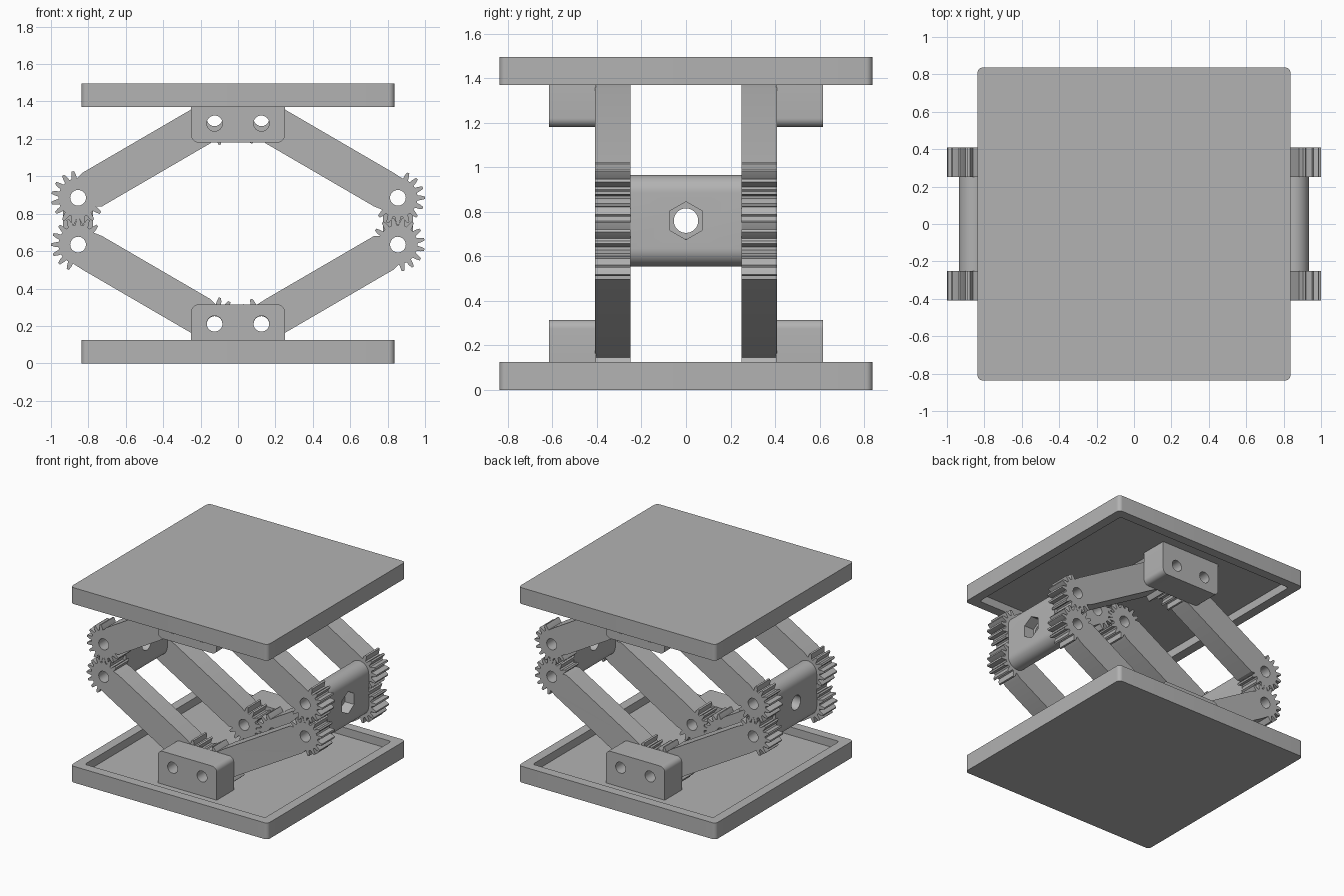
import bpy
import math
from math import radians, cos, sin, pi
from mathutils import Matrix

if "Cube" in bpy.data.objects:
    bpy.data.objects.remove(bpy.data.objects["Cube"])

GREY = (0.45, 0.45, 0.45, 1)
mat = bpy.data.materials.new("matte grey")
mat.use_nodes = True
mat.diffuse_color = GREY
mat.node_tree.nodes["Principled BSDF"].inputs["Base Color"].default_value = GREY

HEIGHT = 1.495
FLOOR = 0.063          # recess floor inside each plate
MID = 0.76             # height of the linkage's middle
OUT_X, IN_X = 0.855, 0.125
OUT_DZ, IN_DZ = 0.125, 0.55
HOLE_R = 0.042
HALF_W = 0.104         # half width of an arm
TEETH = 16
FACING = {"z": Matrix(), "y": Matrix.Rotation(pi / 2, 4, "X"),
          "x": Matrix.Rotation(pi / 2, 4, "Z") @ Matrix.Rotation(pi / 2, 4, "X")}


def arc(cx, cy, r, start, end, n):
    """Points on an arc, angles in degrees."""
    step = (end - start) / n
    return [(cx + r * cos(radians(start + i * step)), cy + r * sin(radians(start + i * step)))
            for i in range(n + 1)]


def circle(cx, cy, r, n=32, turn=0):
    return arc(cx, cy, r, turn, turn + 360, n)[:-1]


def rounded_rect(x0, y0, x1, y1, r):
    corners = [(x1 - r, y1 - r), (x0 + r, y1 - r), (x0 + r, y0 + r), (x1 - r, y0 + r)]
    return [p for i, (x, y) in enumerate(corners) for p in arc(x, y, r, 90 * i, 90 * i + 90, 8)]


def prism(name, loops, low, high, axis="y"):
    """Extrude an outline, with further loops as holes, between two positions on an axis."""
    curve = bpy.data.curves.new(name, "CURVE")
    curve.dimensions = "2D"
    curve.fill_mode = "BOTH"
    curve.extrude = (high - low) / 2
    for loop in loops:
        spline = curve.splines.new("POLY")
        spline.points.add(len(loop) - 1)
        for point, (x, y) in zip(spline.points, loop):
            point.co = (x, y, 0, 1)
        spline.use_cyclic_u = True
    temp = bpy.data.objects.new(name, curve)
    bpy.context.scene.collection.objects.link(temp)
    bpy.context.view_layer.update()
    mesh = bpy.data.meshes.new_from_object(
        temp.evaluated_get(bpy.context.evaluated_depsgraph_get()))
    bpy.data.objects.remove(temp)
    mid = (low + high) / 2
    shift = Matrix.Translation([mid if a == axis else 0 for a in "xyz"])
    mesh.transform(shift @ FACING[axis])
    # weld the caps to the walls
    import bmesh
    bm = bmesh.new()
    bm.from_mesh(mesh)
    bmesh.ops.remove_doubles(bm, verts=bm.verts, dist=0.00005)
    bmesh.ops.recalc_face_normals(bm, faces=bm.faces)
    bm.to_mesh(mesh)
    bm.free()
    mesh.materials.clear()
    mesh.materials.append(mat)
    obj = bpy.data.objects.new(name, mesh)
    bpy.context.scene.collection.objects.link(obj)
    return obj


def cut(obj, cutter):
    """Subtract the cutter and discard it."""
    mod = obj.modifiers.new("cut", "BOOLEAN")
    mod.operation, mod.solver, mod.object = "DIFFERENCE", "EXACT", cutter
    bpy.context.view_layer.update()
    mesh = bpy.data.meshes.new_from_object(
        obj.evaluated_get(bpy.context.evaluated_depsgraph_get()))
    obj.modifiers.clear()
    obj.data = mesh
    bpy.data.objects.remove(cutter)


def gear_end(cx, cy, heading, phase):
    """Toothed outline around a pivot, open towards the arm's heading."""
    r = HALF_W / sin(radians(50))
    pitch = 360 / TEETH
    tooth = [(-7.8, 0.105), (-5.4, 0.125), (-2.6, 0.144), (2.6, 0.144), (5.4, 0.125), (7.8, 0.105)]
    pts = arc(cx, cy, r, heading + 50, heading + 50, 1)[:1]
    first = math.ceil((heading - phase) / pitch)
    for k in range(first, first + TEETH):
        centre = k * pitch + phase
        if 62 < centre - heading < 298:
            for turn, rad in tooth:
                a = radians(centre + turn)
                pts.append((cx + rad * cos(a), cy + rad * sin(a)))
    return pts + arc(cx, cy, r, heading + 310, heading + 310, 1)[:1]


parts = []

# Base and top plates with shallow recesses, plus their pivot blocks
for label, up in (("base", True), ("top", False)):
    def span(a, b):
        return (a, b) if up else (HEIGHT - b, HEIGHT - a)

    plate = prism(label + "_plate", [rounded_rect(-0.837, -0.837, 0.837, 0.837, 0.03)],
                  *span(0, 0.125), axis="z")
    cut(plate, prism("recess_cutter", [rounded_rect(-0.765, -0.765, 0.765, 0.765, 0.02)],
                     *span(FLOOR, 0.2), axis="z"))
    parts.append(plate)
    z0, z1 = span(0.012, 0.315)
    hole_z = span(0.212, 0.212)[0]
    for side, y in (("front", -0.615), ("back", 0.405)):
        loops = [rounded_rect(-0.25, z0, 0.25, z1, 0.04)]
        loops += [circle(x, hole_z, HOLE_R) for x in (-IN_X, IN_X)]
        parts.append(prism(f"{label}_{side}_block", loops, y, y + 0.21))

# Eight arms, geared at both ends
half = 180 / TEETH
for sx, xname in ((1, "left"), (-1, "right")):
    for sz, zname in ((1, "upper"), (-1, "lower")):
        outer = (sx * OUT_X, MID + sz * OUT_DZ)
        inner = (sx * IN_X, MID + sz * IN_DZ)
        heading = math.degrees(math.atan2(inner[1] - outer[1], inner[0] - outer[0]))
        outline = gear_end(*outer, heading, 0 if sx == sz else half)
        outline += gear_end(*inner, heading + 180, 0 if sx > 0 else half)
        loops = [outline, circle(*outer, HOLE_R), circle(*inner, HOLE_R)]
        for side, y in (("front", -0.408), ("back", 0.25)):
            parts.append(prism(f"{zname}_{xname}_{side}_arm", loops, y, y + 0.158))

# Side connectors joining the front and back gears
for sx, xname in ((1, "left"), (-1, "right")):
    x = sx * OUT_X
    outline = arc(x, MID + OUT_DZ, 0.08, 0, 180, 20) + arc(x, MID - OUT_DZ, 0.08, 180, 360, 20)
    holes = [circle(x, MID + s * OUT_DZ, HOLE_R) for s in (1, -1)]
    connector = prism(xname + "_connector", [outline] + holes, -0.25, 0.25)
    cut(connector, prism("bore_cutter", [circle(0, MID, 0.055)], x - 0.2, x + 0.2, axis="x"))
    if sx > 0:
        cut(connector, prism("hex_cutter", [circle(0, MID, 0.085, 6, 30)], x, x + 0.2, axis="x"))
    parts.append(connector)

# Smooth the round surfaces, keep the edges sharp
bpy.ops.object.select_all(action="DESELECT")
for obj in parts:
    obj.select_set(True)
bpy.context.view_layer.objects.active = parts[0]
bpy.ops.object.shade_smooth_by_angle(angle=radians(25))
